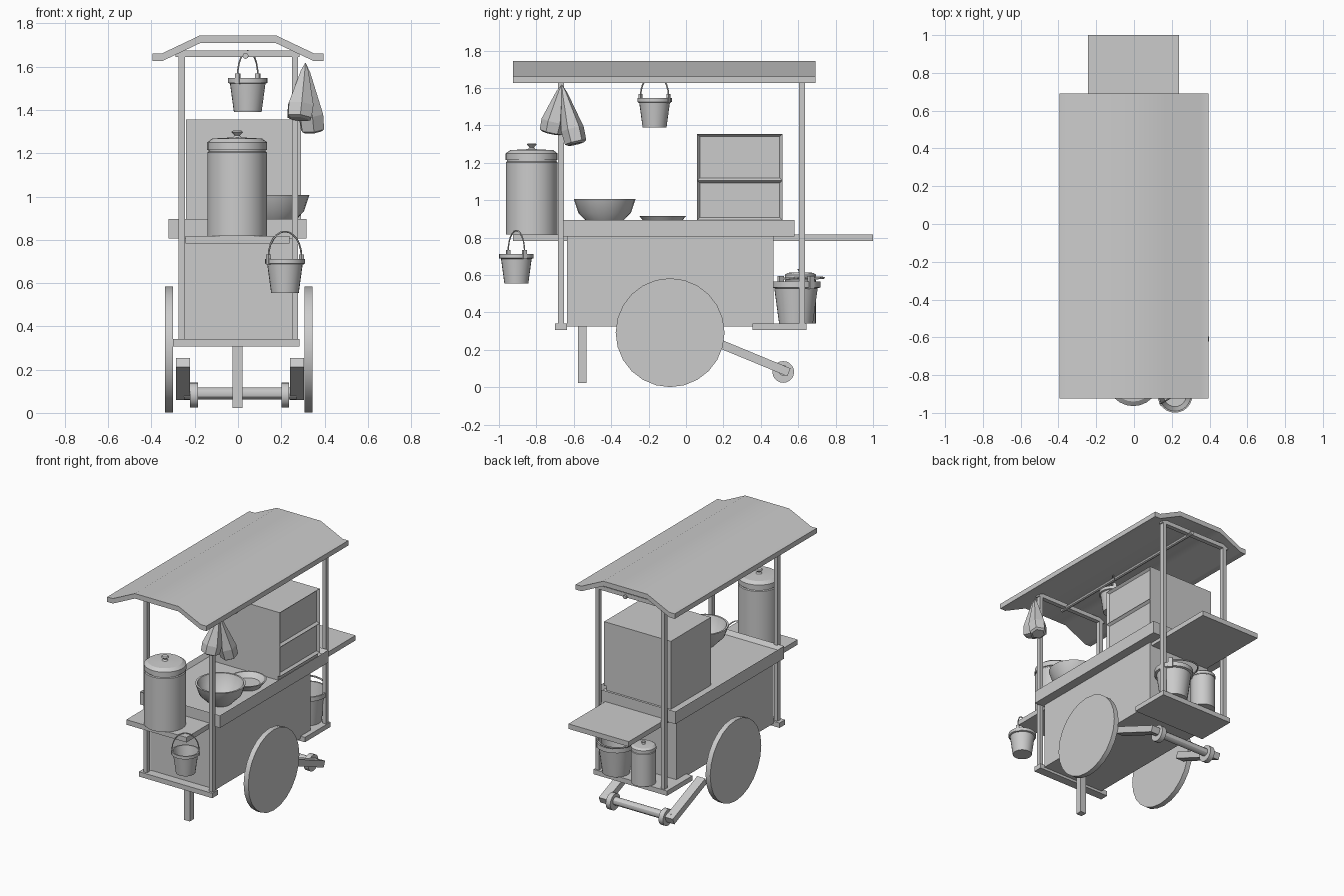
import bpy, bmesh, math
from mathutils import Vector, Matrix

if "Cube" in bpy.data.objects:
    bpy.data.objects.remove(bpy.data.objects["Cube"])


def finish(name, bm, smooth=False):
    bmesh.ops.recalc_face_normals(bm, faces=bm.faces)
    me = bpy.data.meshes.new(name)
    bm.to_mesh(me)
    bm.free()
    ob = bpy.data.objects.new(name, me)
    bpy.context.collection.objects.link(ob)
    if smooth:
        bpy.ops.object.select_all(action='DESELECT')
        ob.select_set(True)
        bpy.context.view_layer.objects.active = ob
        bpy.ops.object.shade_smooth_by_angle(angle=math.radians(30))
    return ob


def box_bm(x, y, z):
    bm = bmesh.new()
    size = (x[1] - x[0], y[1] - y[0], z[1] - z[0])
    mid = Vector(((x[0] + x[1]) / 2, (y[0] + y[1]) / 2, (z[0] + z[1]) / 2))
    bmesh.ops.create_cube(bm, size=1, matrix=Matrix.Translation(mid) @ Matrix.Diagonal((*size, 1)))
    return bm


def box(name, x, y, z):
    return finish(name, box_bm(x, y, z))


def lathe(name, profile, loc, segs=24, scale=1, smooth=True):
    # spins a (radius, height) profile round z
    bm = bmesh.new()
    rings = []
    for r, z in profile:
        n = 1 if r == 0 else segs
        rings.append([bm.verts.new((r * math.cos(i * math.tau / segs), r * math.sin(i * math.tau / segs), z))
                      for i in range(n)])
    for a, b in zip(rings, rings[1:]):
        for i in range(segs):
            j = (i + 1) % segs
            vs = [a[i % len(a)], a[j % len(a)], b[j % len(b)], b[i % len(b)]]
            bm.faces.new(list(dict.fromkeys(vs)))
    ob = finish(name, bm, smooth)
    ob.location = loc
    ob.scale = (scale,) * 3
    return ob


def rod(name, a, b, r, segs=12):
    a, b = Vector(a), Vector(b)
    ob = lathe(name, [(0, 0), (r, 0), (r, (b - a).length), (0, (b - a).length)], a, segs)
    ob.rotation_euler = (b - a).to_track_quat('Z', 'Y').to_euler()
    return ob


def wire(name, pts, r):
    cu = bpy.data.curves.new(name, 'CURVE')
    cu.dimensions = '3D'
    cu.bevel_depth, cu.bevel_resolution, cu.use_fill_caps = r, 1, True
    sp = cu.splines.new('POLY')
    sp.points.add(len(pts) - 1)
    for p, co in zip(sp.points, pts):
        p.co = (*co, 1)
    ob = bpy.data.objects.new(name, cu)
    bpy.context.collection.objects.link(ob)
    return ob


# curved roof sheet, extruded along y
half = [(0, 1.745), (0.175, 1.745), (0.35, 1.662), (0.395, 1.662)]
top = [(-x, z) for x, z in half[:0:-1]] + half
bm = bmesh.new()
loops = []
for y in (-0.925, 0.692):
    loops.append([bm.verts.new((x, y, z)) for x, z in top] +
                 [bm.verts.new((x, y, z - 0.036)) for x, z in reversed(top)])
    bm.faces.new(loops[-1])
n = len(loops[0])
for i in range(n):
    j = (i + 1) % n
    bm.faces.new((loops[0][i], loops[0][j], loops[1][j], loops[1][i]))
finish("roof", bm, True)

# posts, roof crossbars and hanging rail
for y, end in ((-0.668, "front"), (0.62, "back")):
    for x, side in ((-0.26, "left"), (0.263, "right")):
        box(f"{end}_{side}_post", (x - 0.014, x + 0.014), (y - 0.016, y + 0.016), (0.33, 1.66))
    box(f"{end}_crossbar", (-0.29, 0.285), (y - 0.016, y + 0.016), (1.645, 1.675))
rod("hanging_rail", (0.035, -0.71, 1.65), (0.035, 0.65, 1.65), 0.014, 8)

# body, base boards and shelves
box("body", (-0.25, 0.25), (-0.637, 0.467), (0.325, 0.81))
box("front_base_bar", (-0.30, 0.285), (-0.70, -0.637), (0.307, 0.342))
box("back_base_shelf", (-0.30, 0.285), (0.355, 0.645), (0.307, 0.342))
box("front_shelf", (-0.243, 0.237), (-0.925, -0.637), (0.782, 0.818))
box("back_shelf", (-0.243, 0.237), (0.467, 1.0), (0.782, 0.818))


def recess(bm, face, thick, depth):
    bmesh.ops.inset_region(bm, faces=[face], thickness=thick)
    bmesh.ops.translate(bm, verts=face.verts, vec=-face.normal * depth)


# counter tray with raised rim
bm = box_bm((-0.322, 0.316), (-0.657, 0.58), (0.805, 0.895))
bm.normal_update()
recess(bm, max(bm.faces, key=lambda f: f.calc_center_median().z), 0.03, 0.03)
finish("counter_tray", bm)

# cabinet with two recessed panels on the right side
box("cabinet", (-0.24, 0.275), (0.06, 0.515), (0.865, 1.355))
for k, (z0, z1) in enumerate(((0.895, 1.105), (1.105, 1.355))):
    bm = box_bm((0.27, 0.292), (0.06, 0.515), (z0, z1))
    bm.normal_update()
    recess(bm, max(bm.faces, key=lambda f: f.calc_center_median().x), 0.021, 0.018)
    finish(f"cabinet_panel_{k + 1}", bm)

# wheels and front leg
for x, side in ((-0.337, "left"), (0.308, "right")):
    rod(f"{side}_wheel", (x, -0.085, 0.292), (x + 0.037, -0.085, 0.292), 0.291, 24)
box("front_leg", (-0.026, 0.02), (-0.578, -0.532), (0.022, 0.33))

# push handle: sloped arms, bar and collars
for x, xc, side in ((-0.254, -0.203, "left"), (0.272, 0.218, "right")):
    a, b = Vector((x, 0.18, 0.233)), Vector((x, 0.55, 0.08))
    bm = box_bm((-0.032, 0.032), (-(b - a).length / 2, (b - a).length / 2), (-0.023, 0.023))
    arm = finish(f"{side}_handle_arm", bm)
    arm.location = (a + b) / 2
    arm.rotation_euler.x = math.atan2(b.z - a.z, b.y - a.y)
    rod(f"{side}_handle_collar", (xc - 0.018, 0.52, 0.082), (xc + 0.018, 0.52, 0.082), 0.058, 20)
rod("handle_bar", (-0.25, 0.52, 0.09), (0.27, 0.52, 0.09), 0.028, 12)

# lidded pots
pot = [(0, 0), (0.138, 0), (0.138, 0.385), (0.132, 0.39), (0.132, 0.397), (0.139, 0.397), (0.139, 0.432),
       (0.115, 0.45), (0.02, 0.455), (0.012, 0.465), (0.027, 0.48), (0.02, 0.486), (0, 0.486)]
lathe("large_pot", pot, (-0.004, -0.825, 0.818))
lathe("small_pot", pot, (-0.09, 0.612, 0.342), scale=0.6)

# buckets with ears and wire handles
bucket = [(0, 0), (0.064, 0), (0.082, 0.132), (0.092, 0.135), (0.092, 0.157), (0.084, 0.157), (0.06, 0.01), (0, 0.01)]


def make_bucket(name, loc, turn, scale=1, fold=0):
    parts = [lathe(name, bucket, (0, 0, 0))]
    for s in (-1, 1):
        parts.append(box(f"{name}_ear", (s * 0.088 - 0.006, s * 0.088 + 0.006), (-0.011, 0.011), (0.13, 0.178)))
    arc = [i * math.pi / 12 for i in range(13)]
    pts = [(0.088 * math.cos(t), 0.115 * math.sin(t) * math.sin(fold),
            0.168 + 0.115 * math.sin(t) * math.cos(fold)) for t in arc]
    parts.append(wire(f"{name}_handle", pts, 0.004))
    for p in parts:
        p.matrix_world = (Matrix.Translation(loc) @ Matrix.Rotation(math.radians(turn), 4, 'Z') @
                          Matrix.Scale(scale, 4))


make_bucket("front_bucket", (0.217, -0.907, 0.555), 30)
make_bucket("roof_bucket", (0.045, -0.168, 1.39), 58)
make_bucket("back_bucket", (0.145, 0.588, 0.342), 40, 1.42, math.radians(88))

# bowl and plate
lathe("bowl", [(0, 0), (0.075, 0), (0.14, 0.065), (0.165, 0.14), (0.152, 0.14), (0.128, 0.07), (0.07, 0.012),
               (0, 0.012)], (0.165, -0.435, 0.866))
lathe("plate", [(0, 0), (0.085, 0), (0.125, 0.05), (0.115, 0.05), (0.08, 0.02), (0, 0.02)],
      (0.165, -0.125, 0.866))

# pair of cloth bags hung on the front right post
for k, (tip, length, wide) in enumerate((((0.283, -0.722, 1.36), 0.27, 0.066), ((0.345, -0.588, 1.30), 0.33, 0.062))):
    prof = [(0, 0), (wide * 0.3, 0.15), (wide, 0.75), (wide * 0.95, 0.97), (wide * 0.7, 1), (0, 1)]
    bag = lathe(f"cloth_bag_{k + 1}", [(r, z * length) for r, z in prof], (0.312, -0.664, 1.62), 6, smooth=False)
    bag.rotation_euler = (Vector(tip) - bag.location).to_track_quat('Z', 'Y').to_euler()
